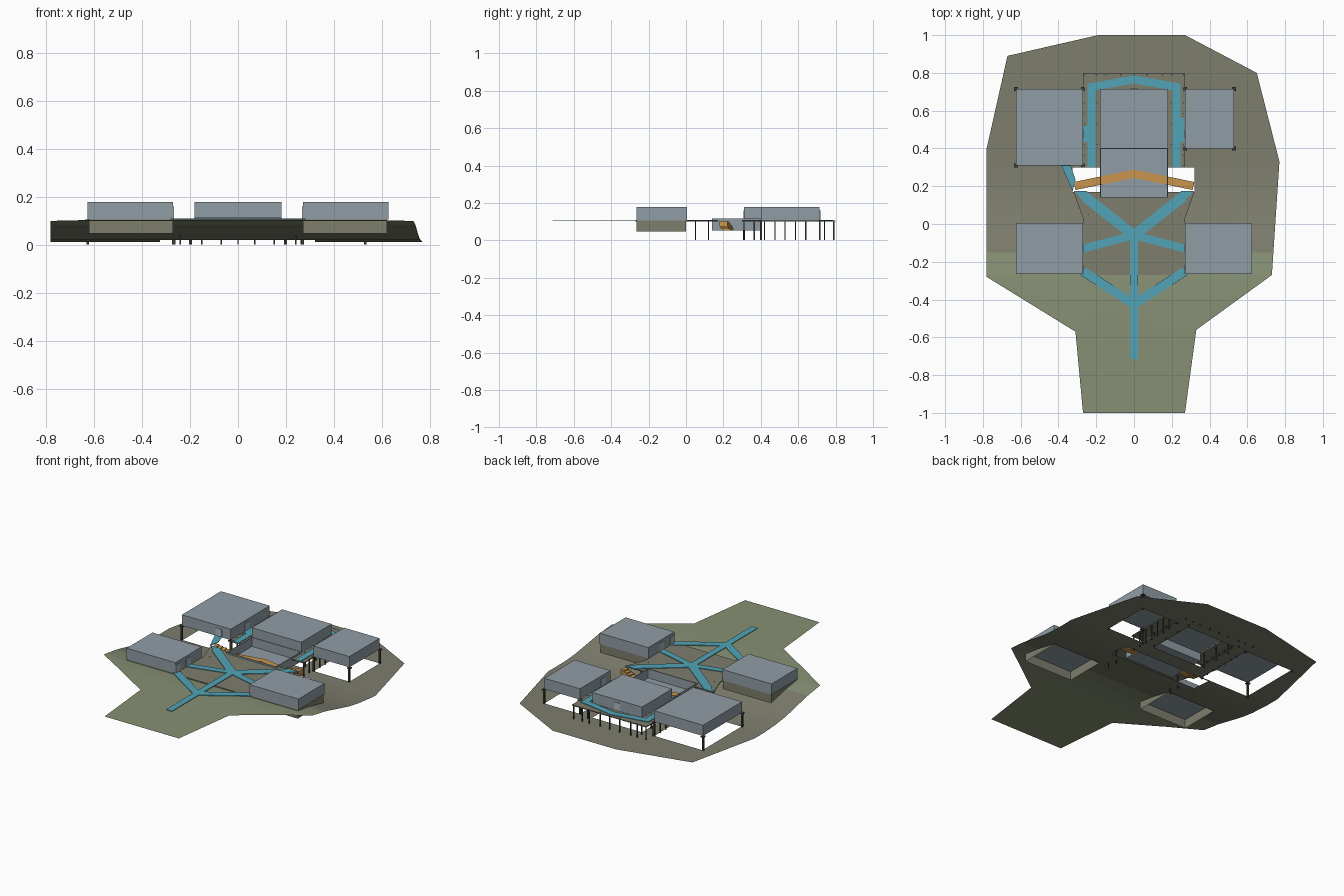
import bpy, bmesh, math
from mathutils import Vector

if "Cube" in bpy.data.objects:
    bpy.data.objects.remove(bpy.data.objects["Cube"])


def mat(name, r, g, b):
    m = bpy.data.materials.new(name)
    m.diffuse_color = (r, g, b, 1)
    m.use_nodes = True
    m.node_tree.nodes["Principled BSDF"].inputs["Base Color"].default_value = m.diffuse_color
    return m


GREEN = mat("grass green", .24, .28, .175)
BROWN = mat("earth brown", .205, .205, .155)
GREY = mat("wall grey", .28, .34, .375)
PALE = mat("door pale grey", .40, .48, .51)
CYAN = mat("path cyan", .085, .37, .47)
ORANGE = mat("stair orange", .58, .30, .075)
DARK = mat("column dark", .05, .048, .038)


def finish(name, bm, *mats):
    me = bpy.data.meshes.new(name)
    bm.to_mesh(me)
    bm.free()
    ob = bpy.data.objects.new(name, me)
    for m in mats:
        me.materials.append(m)
    bpy.context.collection.objects.link(ob)
    return ob


def add_box(bm, x0, x1, y0, y1, z0, z1):
    vs = [bm.verts.new((x, y, z)) for z in (z0, z1)
          for x, y in ((x0, y0), (x1, y0), (x1, y1), (x0, y1))]
    for f in ((3, 2, 1, 0), (4, 5, 6, 7), (0, 1, 5, 4), (1, 2, 6, 5), (2, 3, 7, 6), (3, 0, 4, 7)):
        bm.faces.new([vs[i] for i in f])


def box(name, m, *dims):
    bm = bmesh.new()
    add_box(bm, *dims)
    return finish(name, bm, m)


def prism(bm, pts, z0, z1):
    lo = [bm.verts.new((x, y, z0)) for x, y in pts]
    hi = [bm.verts.new((x, y, z1)) for x, y in pts]
    n = len(pts)
    bm.faces.new(lo[::-1])
    bm.faces.new(hi)
    for i in range(n):
        j = (i + 1) % n
        bm.faces.new((lo[i], lo[j], hi[j], hi[i]))
    bmesh.ops.recalc_face_normals(bm, faces=bm.faces[:])


def ribbon(bm, path, w, z0, z1):
    """Flat strip with mitred corners along a path."""
    p = [Vector(q) for q in path]
    dirs = [(b - a).normalized() for a, b in zip(p, p[1:])]
    left, right = [], []
    for i, q in enumerate(p):
        a, b = dirs[max(i - 1, 0)], dirs[min(i, len(dirs) - 1)]
        t = (a + b).normalized()
        off = Vector((-t.y, t.x)) * (w / 2 / max(t.dot(b), .3))
        left.append(q + off)
        right.append(q - off)
    prism(bm, [tuple(q) for q in right + left[::-1]], z0, z1)


# ---- terrain: flat outline cut into strips, lowered along y, open under the buildings
PROFILE = [(-1, .105), (-.4, .105), (-.27, .1), (-.15, .083), (-.08, .068), (0, .05), (.08, .033),
           (.17, .021), (.3, .013), (1.1, .012)]


def ground(y):
    for (a, za), (b, zb) in zip(PROFILE, PROFILE[1:]):
        if y <= b:
            return za + (zb - za) * max(0, y - a) / (b - a)
    return PROFILE[-1][1]


OUTLINE = [(-.27, -1), (.27, -1), (.33, -.56), (.73, -.27), (.77, .33), (.65, .8), (.27, 1),
           (-.19, 1), (-.67, .89), (-.78, .4), (-.78, -.28), (-.31, -.57)]
HOLES = [(-.62, -.27, -.265, 0), (.27, .62, -.265, 0), (-.62, -.27, .31, .715),
         (.27, .53, .4, .715), (-.18, .18, .4, .715), (-.325, .32, .17, .3)]
bm = bmesh.new()
face = bm.faces.new([bm.verts.new((x, y, 0)) for x, y in OUTLINE])
bmesh.ops.triangulate(bm, faces=[face])
cuts_x = {h[i] for h in HOLES for i in (0, 1)}
cuts_y = {h[i] for h in HOLES for i in (2, 3)} | {q[0] for q in PROFILE[1:-1]}
for cuts, axis in ((cuts_x, (1, 0, 0)), (cuts_y, (0, 1, 0))):
    for c in sorted(cuts):
        bmesh.ops.bisect_plane(bm, geom=bm.verts[:] + bm.edges[:] + bm.faces[:], dist=1e-5,
                               plane_co=Vector(axis) * c, plane_no=axis)
gone = []
for f in bm.faces:
    c = f.calc_center_median()
    f.material_index = 0 if c.y < -.15 else 1
    f.smooth = True
    if f.normal.z < 0:
        f.normal_flip()
    if any(a < c.x < b and d < c.y < e for a, b, d, e in HOLES):
        gone.append(f)
bmesh.ops.delete(bm, geom=gone, context='FACES')
for v in bm.verts:
    v.co.z = ground(v.co.y)
finish("terrain", bm, GREEN, BROWN)

# ---- raised plaza and rear deck
bm = bmesh.new()
prism(bm, [(-.27, -.27), (.27, -.27), (.27, .03), (.32, .17), (.18, .17), (.18, .14),
           (-.18, .14), (-.18, .17), (-.32, .17), (-.27, .03)], .1, .106)
finish("plaza", bm, BROWN)
bm = bmesh.new()
prism(bm, [(-.27, .3), (-.18, .3), (-.18, .715), (.18, .715), (.18, .3), (.27, .3),
           (.27, .8), (-.27, .8)], .1, .106)
finish("rear_deck", bm, BROWN)

# ---- buildings
BASE, ROOF = .107, .178
BLOCKS = {"front_left_block": (-.625, -.27, -.265, .005), "front_right_block": (.27, .625, -.265, .005),
          "rear_left_block": (-.625, -.27, .31, .715), "rear_right_block": (.27, .53, .4, .715),
          "central_block": (-.18, .18, .4, .715)}
for name, r in BLOCKS.items():
    box(name, GREY, *r, BASE, ROOF)

# plinth walls below the front blocks
for side, r in (("left", (-.62, -.27, -.265, 0)), ("right", (.27, .62, -.265, 0))):
    bm = bmesh.new()
    add_box(bm, *r, .048, BASE)
    flat = [f for f in bm.faces if abs(f.normal.z) > .5 or
            max(v.co.z for v in f.verts) - min(v.co.z for v in f.verts) < .01]
    bmesh.ops.delete(bm, geom=flat, context='FACES_ONLY')
    finish(side + "_plinth", bm, BROWN)

# sunken open court: floor and four thin walls
bm = bmesh.new()
T = .004
add_box(bm, -.18, .18, .14, .4, .053, .057)
for r in ((-.18, .18, .14, .14 + T), (-.18, .18, .4 - T, .4),
          (-.18, -.18 + T, .14 + T, .4 - T), (.18 - T, .18, .14 + T, .4 - T)):
    add_box(bm, *r, .057, .116)
finish("sunken_court", bm, GREY)

# doors as thin plates where the paths arrive
bm = bmesh.new()
for x in (-.27, .27):
    for y in (-.13, -.24):
        add_box(bm, x - .003, x + .003, y - .022, y + .022, BASE, .16)
    add_box(bm, x - .003, x + .003, .455, .5, BASE, .16)
add_box(bm, -.022, .022, .712, .718, BASE, .16)
add_box(bm, -.38, -.335, .307, .313, BASE, .16)
finish("doors", bm, PALE)

# ---- paths
bm = bmesh.new()
Z = (.106, .110)
ribbon(bm, [(0, -.715), (0, -.06)], .042, *Z)
for s in (-1, 1):
    ribbon(bm, [(0, -.425), (s * .27, -.25)], .048, *Z)
    ribbon(bm, [(0, -.06), (s * .27, -.13)], .042, *Z)
    ribbon(bm, [(0, -.06), (s * .26, .145)], .055, *Z)
    prism(bm, [(s * .235, .16), (s * .25, .175), (s * .32, .175), (s * .27, .125)], *Z)
    add_box(bm, *sorted((s * .24, s * .268)), .435, .52 if s < 0 else .56, *Z)
prism(bm, [(-.325, .175), (-.31, .235), (-.335, .31), (-.385, .31)], *Z)
ribbon(bm, [(-.225, .3), (-.225, .725), (0, .765), (.225, .725), (.225, .3)], .042, *Z)
finish("paths", bm, CYAN)

# ---- stairs from both sides down to a bent landing in the court
bm = bmesh.new()
ribbon(bm, [(-.17, .231), (0, .266), (.17, .231)], .043, .058, .062)
STEPS = 6
for s in (-1, 1):
    top, foot = Vector((s * .315, .201)), Vector((s * .17, .231))
    for i in range(STEPS):
        a, b = top.lerp(foot, i / STEPS), top.lerp(foot, (i + 1) / STEPS)
        z = .104 - .042 * i / STEPS
        ribbon(bm, [a, b], .043, max(.052, z - .03), z)
finish("stairs", bm, ORANGE)

# ---- columns
bm = bmesh.new()


def column(x, y, w=.004):
    add_box(bm, x - w, x + w, y - w, y + w, .003, BASE)


for key in ("rear_left_block", "rear_right_block"):
    x0, x1, y0, y1 = BLOCKS[key]
    for x in (x0, x1):
        for y in (y0, y1):
            column(x, y, .005)
            add_box(bm, x - .011, x + .011, y - .011, y + .011, .1, BASE)
for s in (-1, 1):
    for y in (.31, .365, .42, .475, .53, .585, .64, .715, .79):
        column(s * .262, y, .003)
    for y in (.42, .53, .64, .74):
        column(s * .195, y, .003)
    for x in (.07, .15, .2):
        column(s * x, .79, .003)
    for y in (.05, .12):
        column(s * .24, y, .003)
column(0, .79, .003)
finish("columns", bm, DARK)
